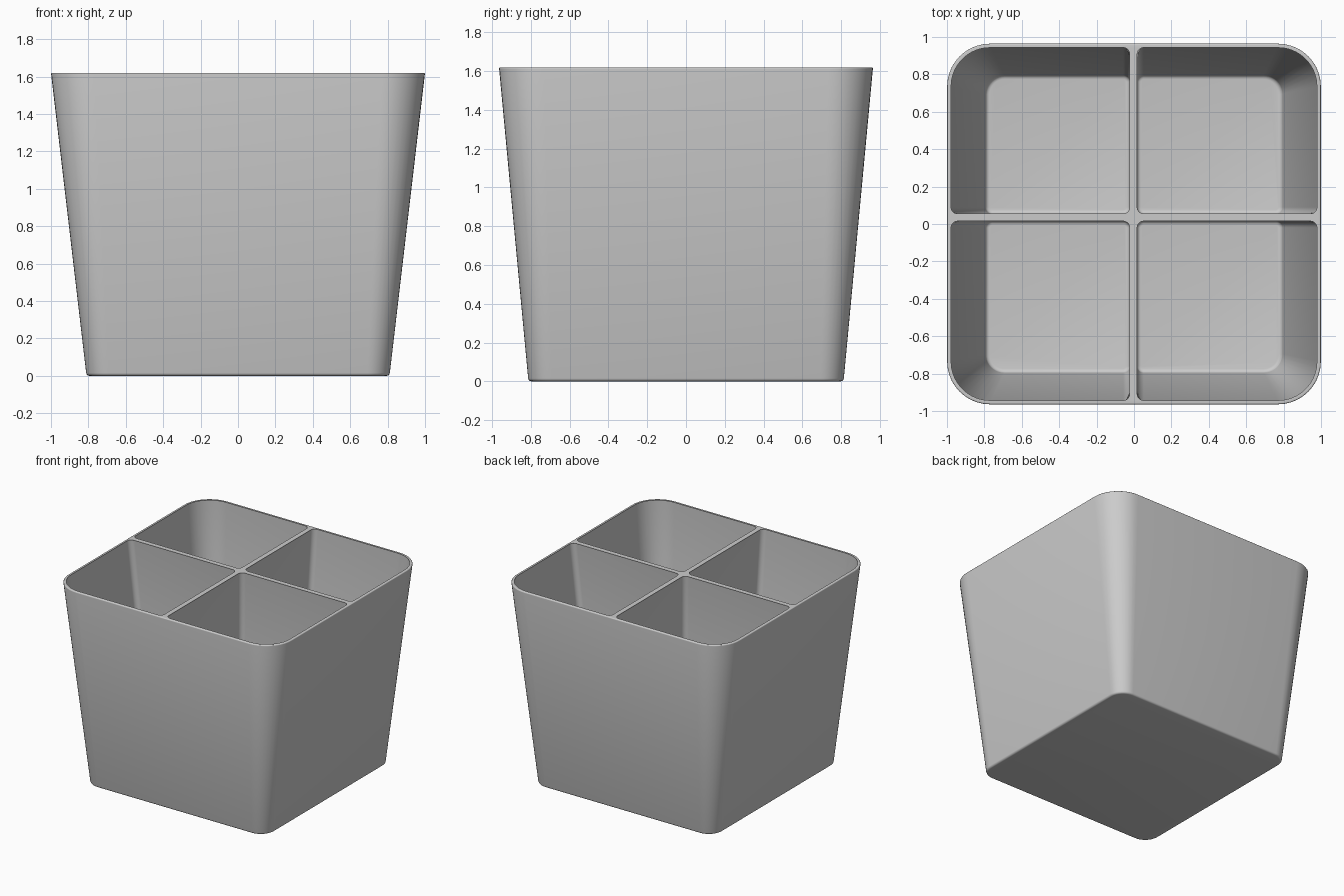
import bpy
import bmesh
from math import cos, sin, pi, radians
from mathutils import Vector

if "Cube" in bpy.data.objects:
    bpy.data.objects.remove(bpy.data.objects["Cube"])

HEIGHT = 1.62
FLOOR = 0.035
WALL = 0.022
DIVIDER_X, DIVIDER_Y = -0.003, 0.035
DIVIDER_HALF = 0.02
STEPS = 10


def mix(a, b, t):
    return a + (b - a) * t


def shell(z):
    """Outer half width, half depth and corner radius at a height."""
    t = z / HEIGHT
    return mix(0.81, 1.0, t), mix(0.813, 0.965, t), mix(0.12, 0.23, t)


def rounded_ring(bm, x0, x1, y0, y1, z, radii):
    """Rounded rectangle; radii run right-back, left-back, left-front, right-front."""
    verts = []
    corners = [(x1, y1), (x0, y1), (x0, y0), (x1, y0)]
    for i, ((cx, cy), r) in enumerate(zip(corners, radii)):
        sx = -1 if i in (0, 3) else 1
        sy = -1 if i in (0, 1) else 1
        for k in range(STEPS + 1):
            a = (i + k / STEPS) * pi / 2
            verts.append(bm.verts.new((cx + sx * r + r * cos(a),
                                       cy + sy * r + r * sin(a), z)))
    return verts


def loft(bm, rings):
    """Bridge consecutive rings and cap the first one."""
    bm.faces.new(rings[0])
    for a, b in zip(rings, rings[1:]):
        for i in range(len(a)):
            j = (i + 1) % len(a)
            bm.faces.new((a[i], a[j], b[j], b[i]))


def outer_ring(bm, z, inset):
    hx, hy, r = shell(z)
    return rounded_ring(bm, inset - hx, hx - inset, inset - hy, hy - inset,
                        z, [r - inset] * 4)


def cavity_ring(bm, sx, sy, z, inset):
    hx, hy, r = shell(z)
    gap = DIVIDER_HALF + inset
    xs = sorted((DIVIDER_X + sx * gap, sx * (hx - WALL - inset)))
    ys = sorted((DIVIDER_Y + sy * gap, sy * (hy - WALL - inset)))
    quadrants = [(1, 1), (-1, 1), (-1, -1), (1, -1)]
    radii = [r - WALL - inset if q == (sx, sy) else 0.035 - inset
             for q in quadrants]
    return rounded_ring(bm, *xs, *ys, z, radii)


def rounding(r, count=4):
    """Inset and drop pairs along a quarter round."""
    return [(r * (1 - sin(k / count * pi / 2)), r * (1 - cos(k / count * pi / 2)))
            for k in range(count + 1)]


bm = bmesh.new()

# Outer wall with softened foot and rim
foot = [outer_ring(bm, h, i) for i, h in rounding(0.015)]
lip = [outer_ring(bm, HEIGHT - h, i) for i, h in reversed(rounding(0.008))]
loft(bm, foot + lip)
rim_loops = [lip[-1]]

# Four tapered compartments, leaving the crossed dividers between them
for sx in (-1, 1):
    for sy in (-1, 1):
        bottom = [cavity_ring(bm, sx, sy, FLOOR + h, i) for i, h in rounding(0.02)]
        top = [cavity_ring(bm, sx, sy, HEIGHT - h, -(0.008 - i))
               for i, h in reversed(rounding(0.008))]
        loft(bm, bottom + top)
        rim_loops.append(top[-1])

# Flat rim and divider tops
edges = [bm.edges.get((loop[i - 1], loop[i]))
         for loop in rim_loops for i in range(len(loop))]
bmesh.ops.triangle_fill(bm, edges=edges, use_beauty=True, normal=Vector((0, 0, 1)))
bmesh.ops.recalc_face_normals(bm, faces=bm.faces)

mesh = bpy.data.meshes.new("divided_container")
bm.to_mesh(mesh)
bm.free()
container = bpy.data.objects.new("divided_container", mesh)
bpy.context.collection.objects.link(container)

# Plain grey material
grey = bpy.data.materials.new("light_grey")
grey.use_nodes = True
colour = (0.6, 0.6, 0.6, 1)
grey.diffuse_color = colour
grey.node_tree.nodes["Principled BSDF"].inputs["Base Color"].default_value = colour
mesh.materials.append(grey)

bpy.ops.object.select_all(action="DESELECT")
container.select_set(True)
bpy.context.view_layer.objects.active = container
bpy.ops.object.shade_smooth_by_angle(angle=radians(35))
